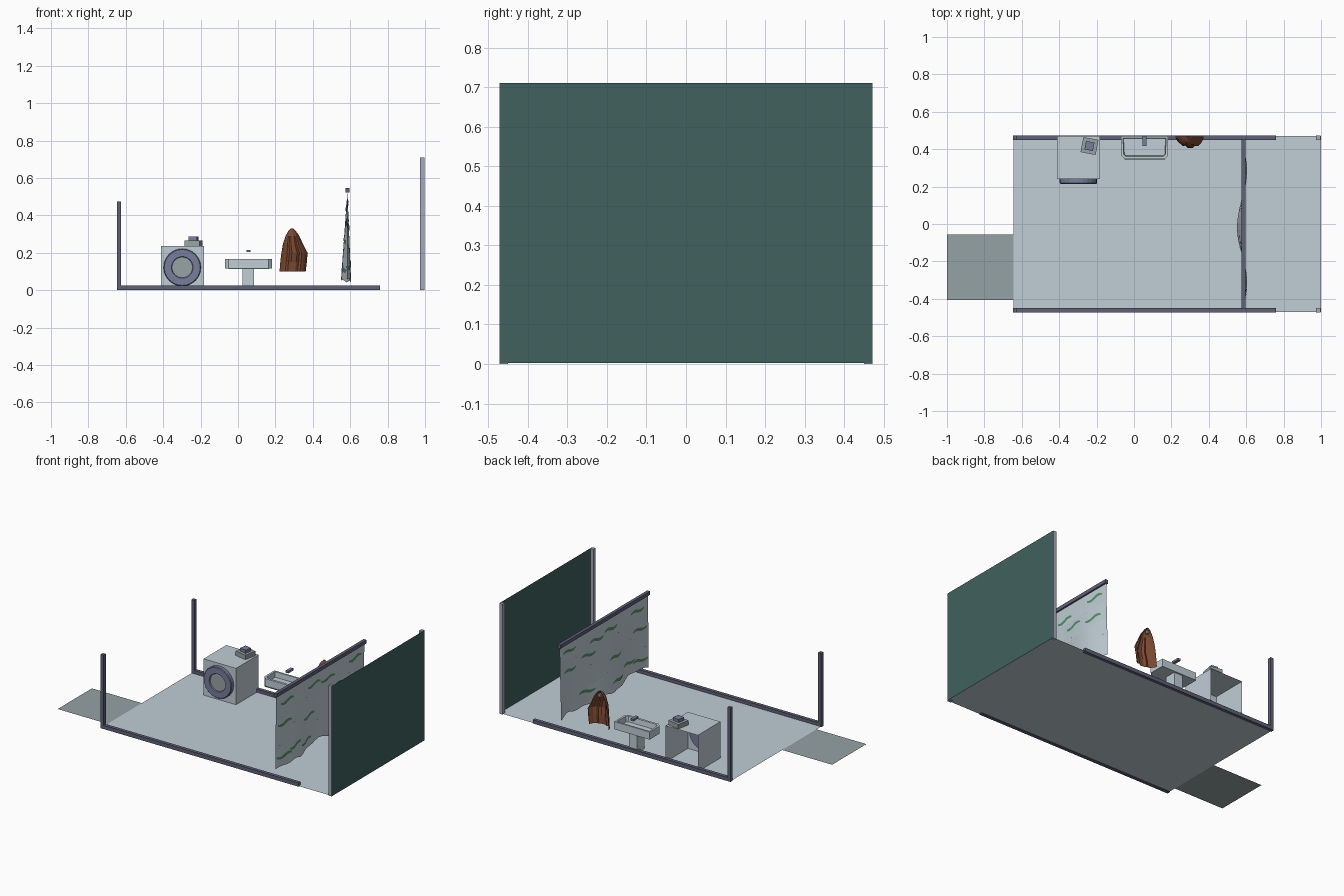
import bpy, bmesh, math
from math import sin, cos, pi

if "Cube" in bpy.data.objects:
    bpy.data.objects.remove(bpy.data.objects["Cube"])


def material(name, rgb):
    m = bpy.data.materials.new(name)
    m.diffuse_color = (*rgb, 1)
    m.use_nodes = True
    m.node_tree.nodes["Principled BSDF"].inputs["Base Color"].default_value = m.diffuse_color
    return m


PALE = material("pale_enamel", (0.53, 0.62, 0.67))
MAT_GREY = material("mat_grey", (0.30, 0.36, 0.375))
FRAME = material("dark_frame", (0.115, 0.12, 0.185))
POST = material("light_post", (0.38, 0.40, 0.50))
PLASTIC = material("blue_violet_plastic", (0.19, 0.21, 0.34))
GLASS = material("door_glass", (0.31, 0.37, 0.37))
TEAL = material("teal_wall", (0.05, 0.12, 0.11))
BROWN = material("brown_cloth", (0.20, 0.065, 0.03))
GREEN = material("leaf_green", (0.09, 0.30, 0.13))


def finish(name, bm, *mats):
    me = bpy.data.meshes.new(name)
    bm.to_mesh(me)
    bm.free()
    for m in mats:
        me.materials.append(m)
    ob = bpy.data.objects.new(name, me)
    bpy.context.collection.objects.link(ob)
    return ob


def box_bm(x0, x1, y0, y1, z0, z1):
    bm = bmesh.new()
    bmesh.ops.create_cube(bm, size=1)
    for v in bm.verts:
        v.co.x = x0 + (v.co.x + .5) * (x1 - x0)
        v.co.y = y0 + (v.co.y + .5) * (y1 - y0)
        v.co.z = z0 + (v.co.z + .5) * (z1 - z0)
    bm.normal_update()
    return bm


def box(name, mat, *lims):
    return finish(name, box_bm(*lims), mat)


def quad(name, mat, pts):
    bm = bmesh.new()
    bm.faces.new([bm.verts.new(p) for p in pts])
    return finish(name, bm, mat)


def grid(bm, rows, mat_index=0):
    vs = [[bm.verts.new(p) for p in r] for r in rows]
    for a, b in zip(vs, vs[1:]):
        for i in range(len(a) - 1):
            bm.faces.new((a[i], a[i + 1], b[i + 1], b[i])).material_index = mat_index
    return vs


# Floor, door mat and end wall are single sheets
quad("floor", PALE, [(-.645, -.47, .003), (1, -.47, .003), (1, .47, .003), (-.645, .47, .003)])
quad("door_mat", MAT_GREY, [(-1, -.405, .003), (-.645, -.405, .003), (-.645, -.057, .003), (-1, -.057, .003)])
quad("end_wall", TEAL, [(.998, -.47, .003), (.998, .47, .003), (.998, .47, .71), (.998, -.47, .71)])

# Frame: base rails and corner posts on both sides
for side, s in (("front", -1), ("back", 1)):
    a, b = sorted((s * .45, s * .472))
    box(side + "_rail", FRAME, -.647, .76, a, b, 0, .024)
    box(side + "_left_post", FRAME, -.647, -.625, a, b, 0, .475)
    box(side + "_right_post", POST, .974, .996, a, b, 0, .71)

# Washing machine body, open at the back
bm = box_bm(-.413, -.182, .24, .47, .003, .237)
bmesh.ops.delete(bm, geom=[f for f in bm.faces if f.normal.y > .9], context='FACES')
finish("washer_body", bm, PALE)

# Round washer door: lathed ring with a glass disc
bm = bmesh.new()
N = 24
profile = [(.1, .25), (.1, .219), (.096, .215), (.058, .215), (.055, .222)]
ring = grid(bm, [[(-.298 + r * cos(2 * pi * i / N), y, .122 + r * sin(2 * pi * i / N))
                  for i in range(N + 1)] for r, y in profile])
bmesh.ops.remove_doubles(bm, verts=bm.verts, dist=1e-5)
edges = [e for e in bm.edges if e.is_boundary]
for f in bmesh.ops.holes_fill(bm, edges=edges, sides=0)["faces"]:
    f.material_index = 1 if f.calc_center_median().y < .24 else 0
bmesh.ops.recalc_face_normals(bm, faces=bm.faces)
finish("washer_door", bm, PLASTIC, GLASS)

# Powder box with cap, turned slightly on top of the washer
for name, m, h, z0, z1 in (("powder_box", GLASS, .041, .237, .266), ("powder_cap", PLASTIC, .023, .266, .286)):
    ob = box(name, m, -h, h, -h, h, z0, z1)
    ob.location = (-.238, .417, 0)
    ob.rotation_euler.z = math.radians(-11)

# Sink: basin with recessed bowl and rounded front corners
bm = box_bm(-.07, .183, .347, .47, .117, .166)
bmesh.ops.bevel(bm, geom=[e for e in bm.edges if all(v.co.y < .35 for v in e.verts)
                          and abs(e.verts[0].co.z - e.verts[1].co.z) > .01],
                offset=.02, segments=1, affect='EDGES')
bm.normal_update()
top = [f for f in bm.faces if f.normal.z > .9]
bmesh.ops.inset_region(bm, faces=top, thickness=.016)
bmesh.ops.inset_region(bm, faces=top, thickness=.004)
bmesh.ops.translate(bm, verts=top[0].verts, vec=(0, 0, -.034))
finish("sink_basin", bm, PALE)
box("sink_pedestal", PALE, .025, .085, .385, .46, .003, .117)
box("sink_trim", GREEN, -.052, .165, .345, .349, .114, .12)
box("faucet", PLASTIC, .046, .066, .418, .47, .203, .216)


# Shower curtain: folds that widen towards a ragged hem
def curtain_x(y, z):
    fold = -.0075 - .0275 * cos(2 * pi * (y + .015) / .6)
    return .585 + fold * max(0, .53 - z) / .48


def hem(y):
    return .056 + .010 * sin(17 * y + 1) + .006 * sin(41 * y)


bm = bmesh.new()
rows = []
for j in range(5):
    row = []
    for i in range(31):
        y = -.45 + .9 * i / 30
        z = hem(y) + (.53 - hem(y)) * j / 4
        row.append((curtain_x(y, z), y, z))
    rows.append(row)
grid(bm, rows)
finish("shower_curtain", bm, PALE)
box("curtain_rod", FRAME, .575, .595, -.455, .455, .523, .546)

# Wavy leaf prints on both faces of the curtain, with small dots
bm = bmesh.new()
leaves = [(-.37, .33), (-.38, .125), (-.06, .455), (-.1, .265), (-.12, .11), (.16, .37),
          (-.34, .46), (.35, .47), (.34, .34), (.17, .14), (-.27, .15), (.08, .44)]
leaves = [(y, z, .065, .010) for y, z in leaves]
leaves += [(-.42 + .14 * i, .2 + .1 * (i % 3), .006, .003) for i in range(7)]
for cy, cz, half, thick in leaves:
    for off in (-.003, .003):
        strip = []
        for k in (-1, 1):
            line = []
            for i in range(9):
                t = i / 4 - 1
                y = min(.448, max(-.448, cy + half * t))
                z = cz + half * .12 * sin(pi * t) + k * thick * (1 - .5 * t * t)
                line.append((curtain_x(y, z) + off, y, z))
            strip.append(line)
        grid(bm, strip)
finish("curtain_leaf_prints", bm, GREEN)

# Hanging robe: folded half shell, open towards the back
bm = bmesh.new()
sections = [(.10, .222, .362, .050), (.15, .226, .368, .052), (.20, .232, .372, .062),
            (.245, .240, .348, .060), (.29, .254, .328, .050), (.318, .270, .308, .032),
            (.331, .283, .295, .012)]
rows = []
for z, x0, x1, d in sections:
    row = []
    for i in range(17):
        a = pi * i / 16
        f = 1 - (.16 if i % 4 == 2 else 0) * min(1, (.335 - z) / .1)
        row.append(((x0 + x1) / 2 - (x1 - x0) / 2 * cos(a), .468 - d * sin(a) * f, z))
    rows.append(row)
vs = grid(bm, rows)
bm.faces.new(vs[-1])
finish("hanging_robe", bm, BROWN)
box("robe_hook", GLASS, .281, .297, .455, .47, .295, .315)
